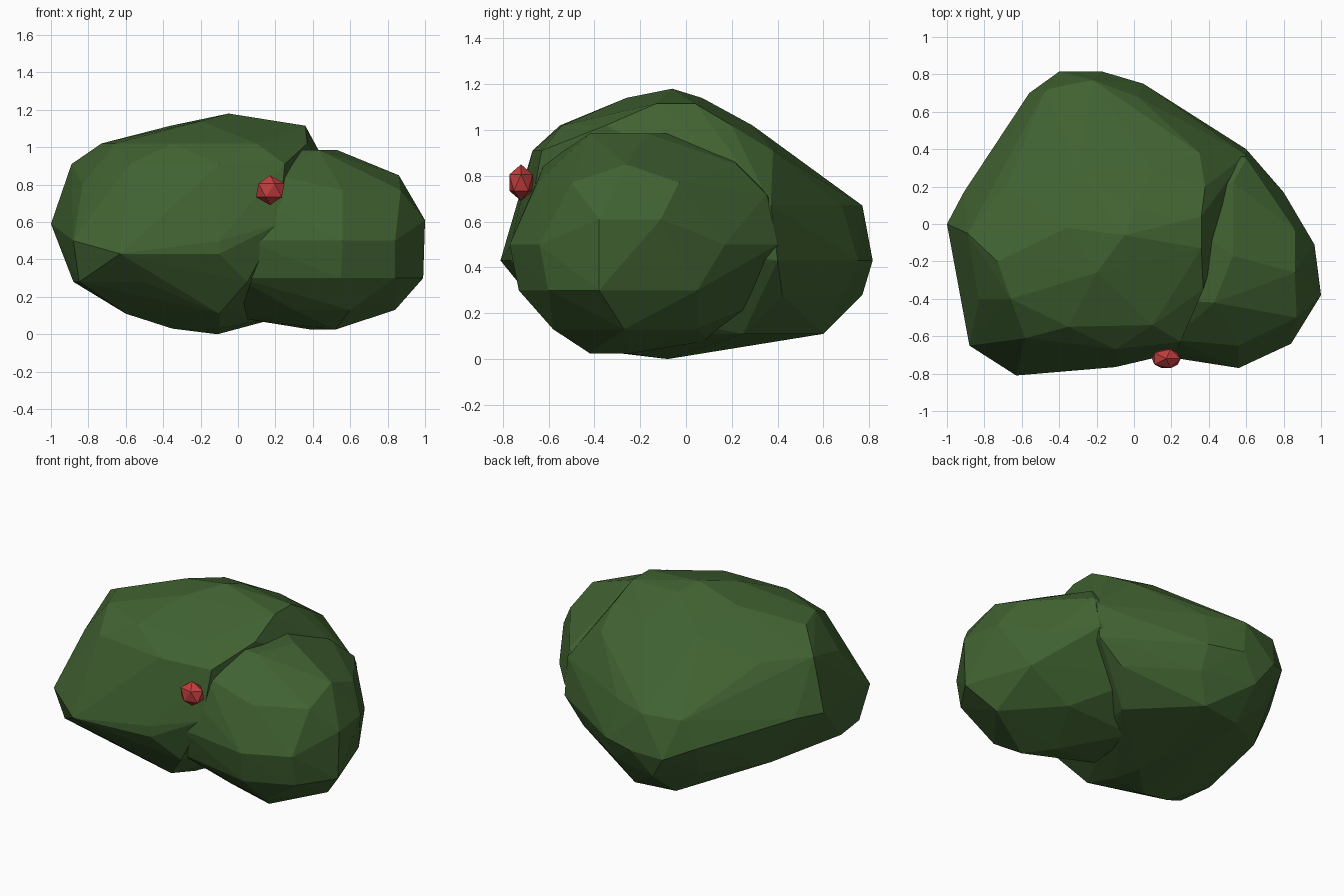
import bpy, bmesh
from mathutils import Vector


def material(name, rgb):
    m = bpy.data.materials.new(name)
    m.diffuse_color = (*rgb, 1.0)
    return m


def add_object(name, bm, mat):
    mesh = bpy.data.meshes.new(name)
    bm.to_mesh(mesh)
    bm.free()
    mesh.materials.append(mat)
    ob = bpy.data.objects.new(name, mesh)
    bpy.context.collection.objects.link(ob)
    return ob


def faceted_lobe(name, sections, mat):
    """Skin a stack of horizontal outlines {z: [(x, y), ...]} with flat facets."""
    bm = bmesh.new()
    for z, outline in sections.items():
        for x, y in outline:
            bm.verts.new((x, y, z))
    bmesh.ops.convex_hull(bm, input=bm.verts[:])
    loose = [v for v in bm.verts if not v.link_faces]
    bmesh.ops.delete(bm, geom=loose, context='VERTS')
    bmesh.ops.recalc_face_normals(bm, faces=bm.faces[:])
    return add_object(name, bm, mat)


leaf_green = material("leaf green", (0.052, 0.122, 0.031))
berry_red = material("berry red", (0.53, 0.047, 0.047))

# Main mass of the bush
bush = faceted_lobe("bush", {
    0.0: [(-0.11, -0.08)],
    0.03: [(-0.35, -0.33), (-0.1, -0.3)],
    0.11: [(-0.6, -0.4), (-0.1, -0.55), (-0.35, 0.3), (0.3, 0.25), (-0.05, 0.6), (-0.32, 0.56)],
    0.28: [(-0.88, -0.35), (-0.85, -0.58), (-0.5, -0.67), (0.05, -0.66), (0.45, 0.42),
           (0.05, 0.68), (-0.3, 0.77), (-0.5, 0.58), (-0.76, 0.2)],
    0.43: [(-0.63, -0.81), (-0.1, -0.765), (0.6, 0.4), (0.05, 0.75), (-0.17, 0.815), (-0.4, 0.815)],
    0.5: [(-0.88, -0.65), (-0.69, 0.46), (-0.56, 0.7), (-0.1, -0.765)],
    0.59: [(-1.0, 0.0), (-0.91, 0.17), (-0.6, -0.74), (0.22, -0.69)],
    0.67: [(-0.47, 0.72), (-0.22, 0.77), (0.02, 0.68), (0.6, 0.37)],
    0.8: [(-0.83, -0.4), (-0.68, 0.3)],
    0.91: [(-0.89, -0.05), (-0.58, -0.61), (-0.1, -0.67), (0.25, -0.63),
           (-0.68, 0.2), (0.35, 0.38)],
    1.02: [(-0.73, -0.2), (-0.66, -0.4), (-0.35, -0.55), (0.1, -0.54), (0.37, -0.35),
           (0.38, 0.2), (0.1, 0.29), (-0.3, 0.29)],
    1.115: [(0.36, -0.13), (0.36, 0.04), (-0.36, -0.02)],
    1.14: [(-0.2, -0.26), (0.0, 0.07)],
    1.18: [(-0.05, -0.06)],
}, leaf_green)

# Lower lobe on the right, its inner end buried in the main mass
side = faceted_lobe("right_lobe", {
    0.025: [(0.52, -0.42), (0.39, -0.24)],
    0.08: [(0.05, -0.3), (0.1, 0.1)],
    0.13: [(0.84, -0.27), (0.3, -0.5), (0.55, 0.05), (0.6, -0.58)],
    0.3: [(0.99, -0.38), (0.84, 0.05), (0.84, -0.6), (0.55, -0.73), (0.0, -0.62), (0.2, 0.45)],
    0.5: [(0.56, -0.77), (0.84, -0.64), (0.8, 0.17), (0.6, 0.4), (0.05, -0.69), (0.2, 0.5)],
    0.61: [(1.0, -0.38), (0.965, -0.11)],
    0.72: [(0.6, 0.35), (0.1, -0.65)],
    0.77: [(0.86, -0.03), (0.87, -0.5), (0.56, -0.65)],
    0.85: [(0.86, -0.26), (0.53, 0.22), (0.2, -0.62)],
    0.985: [(0.53, -0.17), (0.43, -0.42), (0.1, -0.4), (0.1, 0.15)],
}, leaf_green)

# Fuse the lobes into one skin
fuse = bush.modifiers.new("fuse", 'BOOLEAN')
fuse.operation = 'UNION'
fuse.solver = 'EXACT'
fuse.object = side
fused = bpy.data.meshes.new_from_object(
    bush.evaluated_get(bpy.context.evaluated_depsgraph_get()))
bush.modifiers.clear()
bush.data = fused
bpy.data.objects.remove(side)

# Small red berry on the front
bm = bmesh.new()
bmesh.ops.create_icosphere(bm, subdivisions=1, radius=1.0)
bmesh.ops.scale(bm, vec=Vector((0.086, 0.06, 0.08)), verts=bm.verts[:])
berry = add_object("berry", bm, berry_red)
berry.location = (0.172, -0.72, 0.77)
